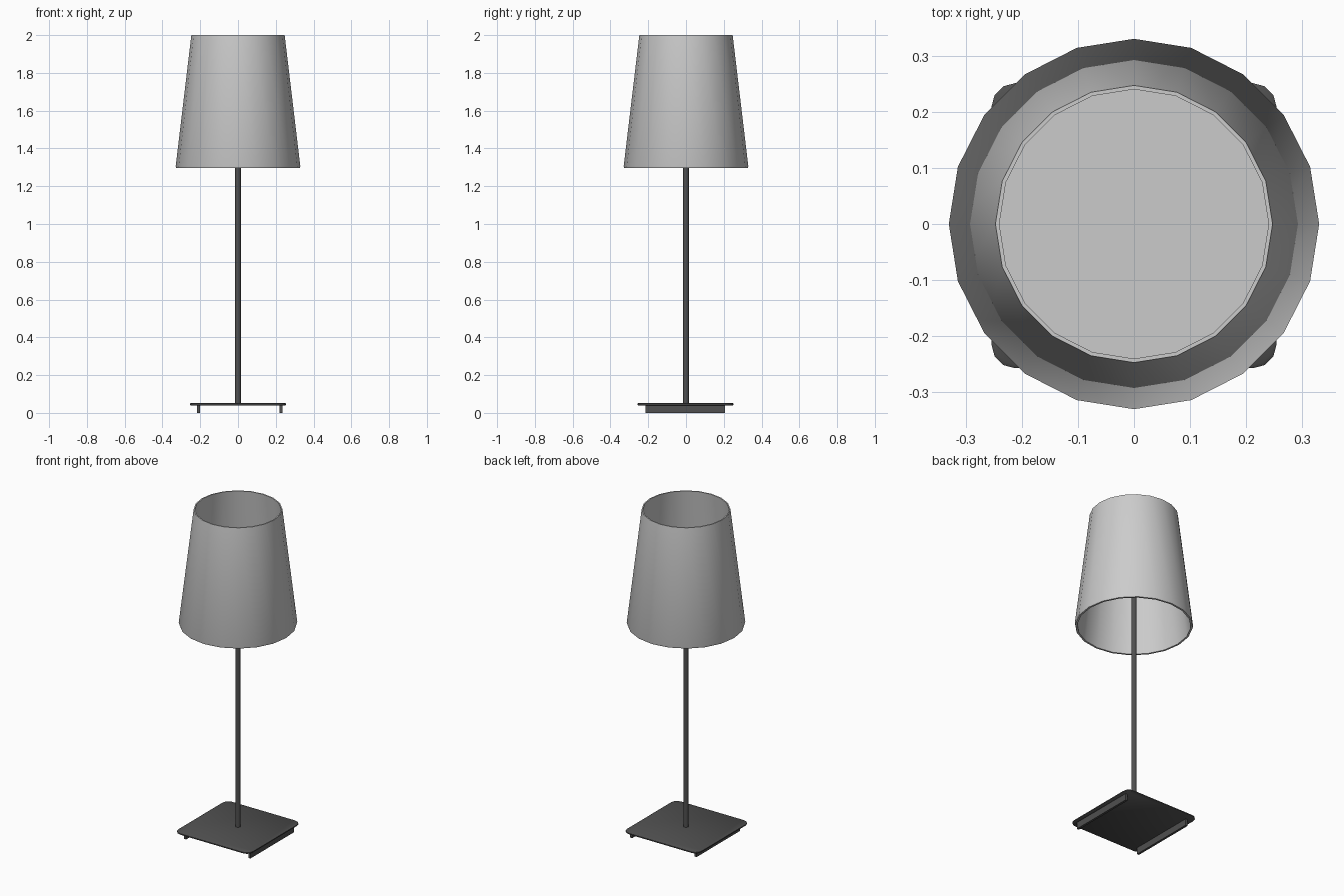
import bpy, bmesh
from math import sin, cos, pi, radians

if "Cube" in bpy.data.objects:
    bpy.data.objects.remove(bpy.data.objects["Cube"])


def finish(bm, name, smooth=True):
    bmesh.ops.recalc_face_normals(bm, faces=bm.faces)
    me = bpy.data.meshes.new(name)
    bm.to_mesh(me)
    bm.free()
    ob = bpy.data.objects.new(name, me)
    bpy.context.collection.objects.link(ob)
    if smooth:
        bpy.ops.object.select_all(action='DESELECT')
        bpy.context.view_layer.objects.active = ob
        ob.select_set(True)
        bpy.ops.object.shade_smooth_by_angle(angle=radians(40))
    return ob


def lathe(name, profile, sides, closed=False, caps=False):
    """Turn a (radius, height) profile around z."""
    bm = bmesh.new()
    rings = [[bm.verts.new((r * cos(2 * pi * i / sides), r * sin(2 * pi * i / sides), z))
              for i in range(sides)] for r, z in profile]
    pairs = list(zip(rings, rings[1:]))
    if closed:
        pairs.append((rings[-1], rings[0]))
    for a, b in pairs:
        for i in range(sides):
            j = (i + 1) % sides
            bm.faces.new((a[i], a[j], b[j], b[i]))
    if caps:
        bm.faces.new(rings[0])
        bm.faces.new(rings[-1])
    return finish(bm, name)


def box(name, lo, hi):
    bm = bmesh.new()
    bmesh.ops.create_cube(bm, size=1)
    for v in bm.verts:
        v.co = [(a + b) / 2 + c * (b - a) for a, b, c in zip(lo, hi, v.co)]
    return finish(bm, name, False)


def rounded_plate(name, half, radius, layers, cy, steps=3):
    """Rounded square plate; layers are (height, inset)."""
    bm = bmesh.new()
    rings = []
    for z, inset in layers:
        ring = []
        for q in range(4):
            a0 = q * pi / 2
            sx, sy = [(1, 1), (-1, 1), (-1, -1), (1, -1)][q]
            for k in range(steps + 1):
                a = a0 + k * pi / 2 / steps
                r = radius - inset
                ring.append(bm.verts.new((sx * (half - radius) + r * cos(a),
                                          cy + sy * (half - radius) + r * sin(a), z)))
        rings.append(ring)
    for a, b in zip(rings, rings[1:]):
        n = len(a)
        for i in range(n):
            bm.faces.new((a[i], a[(i + 1) % n], b[(i + 1) % n], b[i]))
    bm.faces.new(rings[0])
    bm.faces.new(rings[-1])
    return finish(bm, name)


def paint(ob, name, value):
    mat = bpy.data.materials.get(name) or bpy.data.materials.new(name)
    mat.diffuse_color = (value, value, value, 1)
    mat.use_nodes = True
    mat.node_tree.nodes["Principled BSDF"].inputs["Base Color"].default_value = mat.diffuse_color
    ob.data.materials.append(mat)


# Tapered shade with thin wall
lathe("lamp_shade", [(0.33, 1.305), (0.327, 1.296), (0.316, 1.296), (0.24, 2.0), (0.247, 2.0)],
      20, closed=True)

# Diffuser disc across the inside of the shade
lathe("shade_diffuser", [(0.271, 1.715), (0.27, 1.725)], 20, caps=True)

# Pole and base plate
parts = [
    lathe("pole", [(0.015, 0.045), (0.015, 1.72)], 12, caps=True),
    rounded_plate("base_plate", 0.254, 0.042,
                  [(0.04, 0.004), (0.043, 0), (0.049, 0), (0.053, 0.006)], -0.003),
]

# Two rail feet under the base
for side, x in (("left", -0.209), ("right", 0.228)):
    parts.append(box(side + "_foot_rail", (x - 0.007, -0.215, 0), (x + 0.007, 0.206, 0.042)))

for p in parts:
    paint(p, "dark_metal", 0.08)
